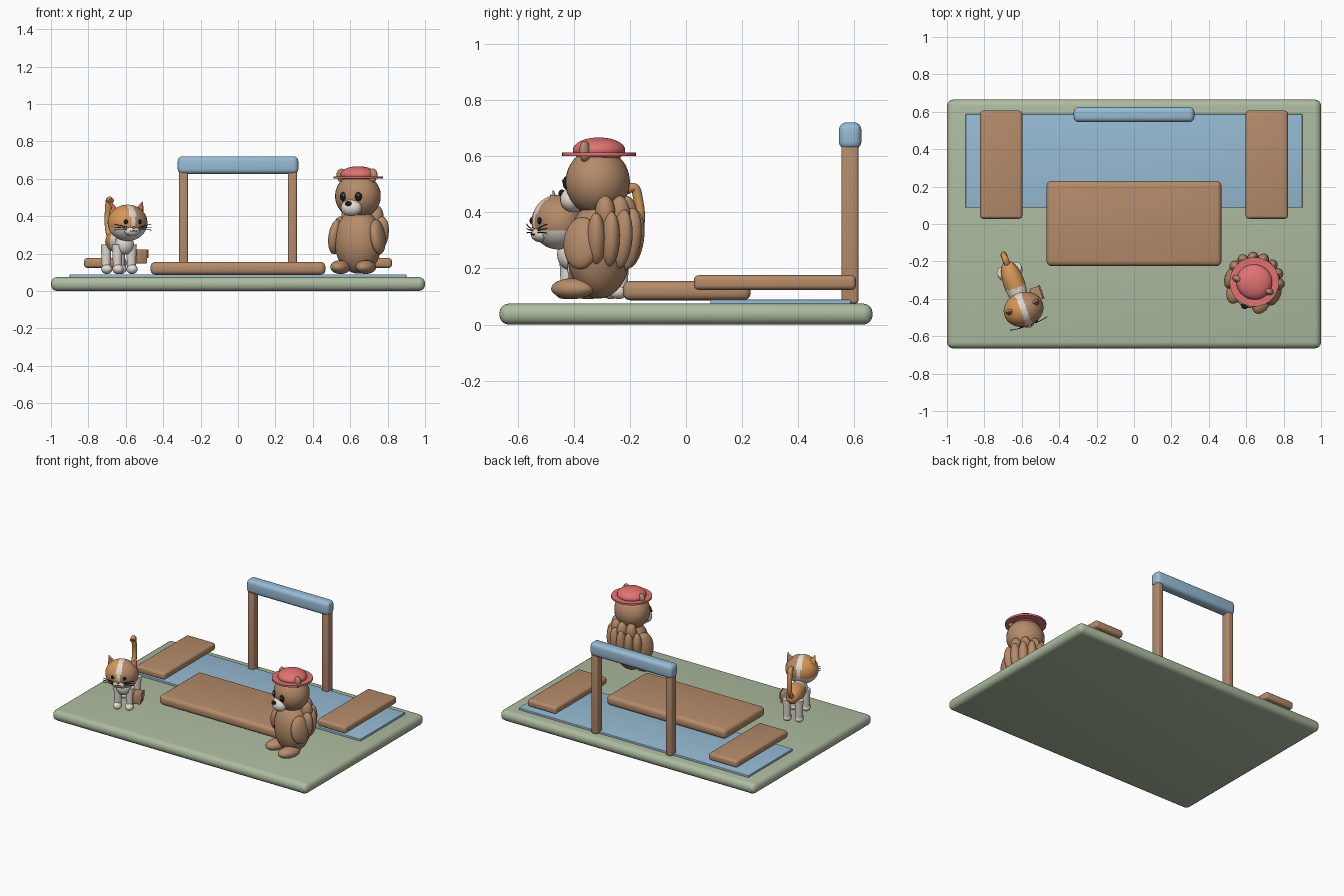
import bpy, bmesh, math
from mathutils import Matrix, Vector, Euler

if "Cube" in bpy.data.objects:
    bpy.data.objects.remove(bpy.data.objects["Cube"])


def colour(name, r, g, b):
    m = bpy.data.materials.new(name)
    m.use_nodes = True
    m.diffuse_color = (r, g, b, 1)
    m.node_tree.nodes["Principled BSDF"].inputs["Base Color"].default_value = (r, g, b, 1)
    return m


SAGE = colour("sage green", 0.42, 0.50, 0.35)
BLUE = colour("pond blue", 0.31, 0.50, 0.66)
WOOD = colour("wood brown", 0.46, 0.26, 0.145)
ORANGE = colour("ginger orange", 0.67, 0.31, 0.10)
CREAM = colour("cream white", 0.78, 0.72, 0.65)
CORAL = colour("coral red", 0.76, 0.17, 0.17)
BLACK = colour("soft black", 0.012, 0.012, 0.015)
WORLD = Matrix()


def frame(x, y, degrees):
    return Matrix.Translation((x, y, 0)) @ Matrix.Rotation(math.radians(degrees), 4, 'Z')


def finish(name, bm, mats, where):
    """Turn a bmesh into a smooth shaded object."""
    me = bpy.data.meshes.new(name)
    bm.to_mesh(me)
    bm.free()
    for m in mats:
        me.materials.append(m)
    ob = bpy.data.objects.new(name, me)
    bpy.context.collection.objects.link(ob)
    ob.matrix_world = where
    bpy.context.view_layer.objects.active = ob
    for o in bpy.context.selected_objects:
        o.select_set(False)
    ob.select_set(True)
    bpy.ops.object.shade_smooth_by_angle(angle=math.radians(40))
    return ob


def spot(base, loc, rot):
    return base @ Matrix.Translation(loc) @ Euler([math.radians(a) for a in rot]).to_matrix().to_4x4()


def ball(name, mats, loc, radii, base=WORLD, rot=(0, 0, 0), rule=None, fine=24):
    bm = bmesh.new()
    bmesh.ops.create_uvsphere(bm, u_segments=fine, v_segments=fine * 2 // 3, radius=1)
    bmesh.ops.scale(bm, vec=radii, verts=bm.verts)
    if rule:
        for f in bm.faces:
            f.material_index = rule(f.calc_center_median())
    return finish(name, bm, mats, spot(base, loc, rot))


def cone(name, mat, loc, r1, r2, height, base=WORLD, rot=(0, 0, 0), flat=1):
    bm = bmesh.new()
    bmesh.ops.create_cone(bm, cap_ends=True, segments=32, radius1=r1, radius2=r2, depth=height)
    bmesh.ops.scale(bm, vec=(1, flat, 1), verts=bm.verts)
    return finish(name, bm, [mat], spot(base, loc, rot))


def box(name, mat, loc, size, bevel, base=WORLD):
    bm = bmesh.new()
    bmesh.ops.create_cube(bm, size=1)
    bmesh.ops.scale(bm, vec=size, verts=bm.verts)
    bmesh.ops.bevel(bm, geom=bm.edges[:], offset=bevel, segments=4, profile=0.5, affect='EDGES')
    return finish(name, bm, [mat], spot(base, loc, (0, 0, 0)))


def tube(name, mat, points, radius, base):
    cu = bpy.data.curves.new(name, 'CURVE')
    cu.dimensions = '3D'
    cu.bevel_depth = radius
    cu.bevel_resolution = 3
    cu.use_fill_caps = True
    sp = cu.splines.new('NURBS')
    sp.points.add(len(points) - 1)
    for p, co in zip(sp.points, points):
        p.co = (*co, 1)
    sp.use_endpoint_u = True
    sp.order_u = min(4, len(points))
    cu.materials.append(mat)
    ob = bpy.data.objects.new(name, cu)
    bpy.context.collection.objects.link(ob)
    ob.matrix_world = base
    return ob


SIDES = (("left", 1), ("right", -1))

# Ground, pond, deck, benches and arch
box("ground_slab", SAGE, (0, 0, 0.0375), (2, 1.33, 0.075), 0.034)
box("pond_sheet", BLUE, (0, 0.337, 0.08), (1.8, 0.5, 0.018), 0.004)
box("deck", WOOD, (0, 0.003, 0.121), (0.935, 0.455, 0.069), 0.026)
box("arch_bar", BLUE, (0, 0.585, 0.673), (0.645, 0.08, 0.095), 0.026)
for side, s in SIDES:
    box(side + "_bench", WOOD, (s * 0.71, 0.317, 0.15), (0.226, 0.578, 0.052), 0.017)
    box(side + "_post", WOOD, (s * 0.291, 0.584, 0.36), (0.047, 0.06, 0.57), 0.01)

# Bear-like animal with a round hat
BEAR = frame(0.643, -0.31, -22)
ball("bear_body", [WOOD], (0, 0, 0.265), (0.13, 0.112, 0.172), BEAR, fine=32)
ball("bear_head", [WOOD], (0, -0.005, 0.508), (0.124, 0.113, 0.12), BEAR, fine=32)
ball("bear_muzzle", [CREAM], (0, -0.1, 0.445), (0.058, 0.044, 0.045), BEAR)
ball("bear_nose", [BLACK], (0, -0.142, 0.468), (0.018, 0.012, 0.013), BEAR)
cone("hat_brim", CORAL, (0, 0, 0.607), 0.132, 0.132, 0.012, BEAR)
ball("hat_crown", [CORAL], (0, 0, 0.622), (0.097, 0.094, 0.045), BEAR)
for side, s in SIDES:
    ball(side + "_bear_eye", [BLACK], (s * 0.043, -0.106, 0.505), (0.02, 0.014, 0.024), BEAR)
    ball(side + "_eye_glint", [CREAM], (s * 0.043 + 0.006, -0.119, 0.513), (0.005, 0.004, 0.005), BEAR)
    ball(side + "_bear_ear", [WOOD], (s * 0.086, -0.018, 0.615), (0.03, 0.02, 0.04), BEAR, (0, s * 15, 0))
    ball(side + "_bear_arm", [WOOD], (s * 0.12, -0.02, 0.29), (0.036, 0.066, 0.094), BEAR, (0, s * -8, 0))
    ball(side + "_bear_foot", [WOOD], (s * 0.073, -0.072, 0.128), (0.05, 0.08, 0.037), BEAR)

# Fluffy tail: a fan of tufts wrapped round the back
for i in range(7):
    a = math.radians(-72 + 24 * i)
    ball(f"tail_tuft_{i + 1}", [WOOD], (0.118 * math.sin(a), 0.115 * math.cos(a), 0.305),
         (0.034, 0.045, 0.112 - 0.006 * abs(i - 3)), BEAR, (-8, 0, -math.degrees(a)))
for i in range(4):
    a = math.radians(-54 + 36 * i)
    ball(f"upper_tuft_{i + 1}", [WOOD], (0.1 * math.sin(a), 0.095 * math.cos(a), 0.395),
         (0.036, 0.04, 0.065), BEAR, (0, 0, -math.degrees(a)))

# Patched cat
CAT = frame(-0.64, -0.32, 20)


def coat(c):
    if c.z < -0.025 or -0.078 < c.y < -0.024:
        return 1
    return 2 if c.y < -0.078 else 0


def face_patches(c):
    if c.z < -0.03 or abs(c.x) < 0.016:
        return 1
    return 2 if c.x > 0 else 0


COAT = [ORANGE, CREAM, WOOD]
ball("cat_body", COAT, (0, 0, 0.265), (0.057, 0.132, 0.06), CAT, rule=coat, fine=40)
ball("cat_chest", [CREAM], (0, -0.1, 0.25), (0.05, 0.045, 0.055), CAT)
ball("cat_head", COAT, (0, -0.145, 0.365), (0.108, 0.092, 0.097), CAT, rule=face_patches, fine=60)
ball("cat_muzzle", [CREAM], (0, -0.212, 0.322), (0.044, 0.032, 0.028), CAT)
ball("cat_nose", [CORAL], (0, -0.242, 0.34), (0.009, 0.007, 0.006), CAT)
tube("cat_tail", ORANGE, [(0, 0.1, 0.28), (0, 0.155, 0.3), (0, 0.175, 0.38),
                          (0, 0.155, 0.46), (0, 0.15, 0.5), (0, 0.115, 0.48)], 0.017, CAT)
for side, s in SIDES:
    ear = WOOD if s > 0 else ORANGE
    cone(side + "_cat_ear", ear, (s * 0.077, -0.13, 0.44), 0.036, 0.003, 0.08, CAT, (0, s * 20, 0), 0.5)
    cone(side + "_inner_ear", CORAL, (s * 0.077, -0.141, 0.437), 0.025, 0.002, 0.06, CAT, (0, s * 20, 0), 0.5)
    ball(side + "_cat_eye", [BLACK], (s * 0.04, -0.229, 0.37), (0.011, 0.008, 0.013), CAT)
    tube(side + "_mouth", BLACK, [(0, -0.245, 0.326), (s * 0.01, -0.244, 0.316), (s * 0.02, -0.24, 0.323)], 0.002, CAT)
    for k in (-1, 0, 1):
        tube(f"{side}_whisker_{k + 2}", BLACK, [(s * 0.035, -0.233, 0.335 + 0.007 * k),
             (s * 0.07, -0.235, 0.34 + 0.01 * k), (s * 0.105, -0.225, 0.342 + 0.016 * k)], 0.0018, CAT)
    for place, y in (("front", -0.095), ("back", 0.08)):
        cone(f"{side}_{place}_leg", CREAM, (s * 0.04, y, 0.18), 0.022, 0.029, 0.14, CAT)
        ball(f"{side}_{place}_paw", [CREAM], (s * 0.04, y - 0.01, 0.117), (0.029, 0.036, 0.026), CAT)

# Satchel on the cat's left side
box("satchel", WOOD, (0.092, -0.09, 0.185), (0.055, 0.072, 0.075), 0.006, CAT)
box("satchel_flap", WOOD, (0.122, -0.09, 0.2), (0.008, 0.076, 0.046), 0.002, CAT)
